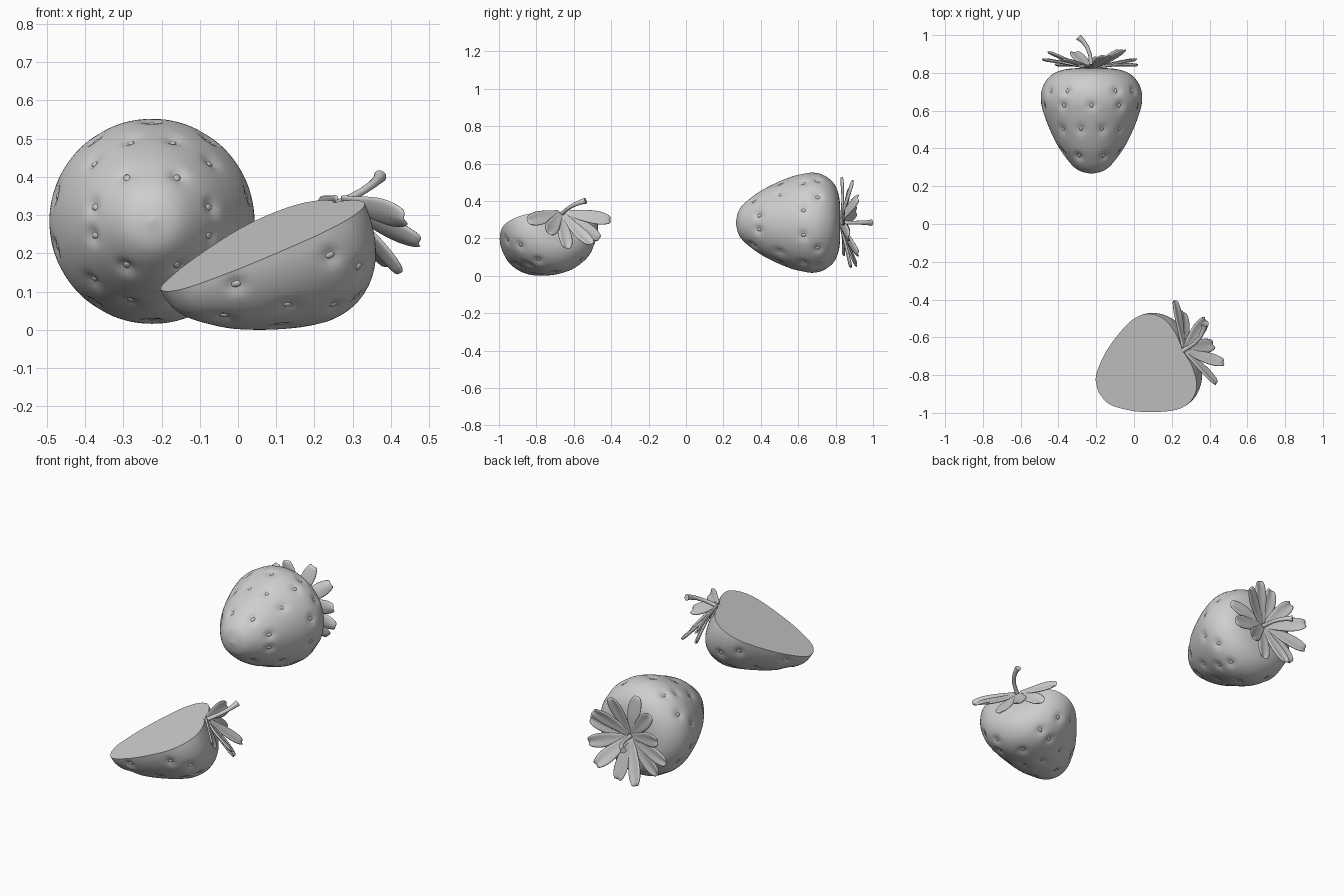
import bpy, bmesh, math
from mathutils import Vector, Matrix

if "Cube" in bpy.data.objects:
    bpy.data.objects.remove(bpy.data.objects["Cube"])

grey = bpy.data.materials.new("plain_grey")
grey.diffuse_color = (0.62, 0.62, 0.62, 1)
grey.use_nodes = True
grey.node_tree.nodes["Principled BSDF"].inputs["Base Color"].default_value = grey.diffuse_color

# Berry profile: (radius, height above the tip)
PROFILE = [(0, 0), (.055, .012), (.092, .035), (.13, .078), (.174, .14), (.22, .232),
           (.255, .325), (.268, .39), (.26, .455), (.226, .51), (.175, .543),
           (.1, .558), (.04, .555), (0, .55)]
# Seed rows: (height, angles over one half)
ROWS = [(.09, (60, 120)), (.12, (14, 166)), (.235, (45, 75, 105, 135)),
        (.36, (15, 55, 90, 125, 165)), (.44, (32, 60, 120, 148))]
# Leaves: (angle, tip radius, tip height)
LEAVES = [(18, .25, .60), (48, .23, .65), (80, .245, .61), (112, .25, .64),
          (138, .25, .57), (165, .27, .60), (195, .24, .64), (228, .24, .60),
          (258, .25, .56), (290, .24, .62), (322, .22, .65), (350, .25, .57)]


def smooth_profile(pts, steps):
    """Catmull-Rom curve through the points."""
    out = []
    for i in range(len(pts) - 1):
        p = [Vector(pts[min(max(k, 0), len(pts) - 1)]) for k in range(i - 1, i + 3)]
        for s in range(steps):
            t = s / steps
            out.append(.5 * (2 * p[1] + (p[2] - p[0]) * t
                             + (2 * p[0] - 5 * p[1] + 4 * p[2] - p[3]) * t * t
                             + (3 * p[1] - p[0] - 3 * p[2] + p[3]) * t ** 3))
    return out + [Vector(pts[-1])]


CURVE = smooth_profile(PROFILE, 5)


def surface_at(h):
    """Radius and slope normal of the berry side at a height."""
    for a, b in zip(CURVE, CURVE[1:]):
        if a.y <= h <= b.y:
            d = (b - a).normalized()
            return a.x + (b.x - a.x) * (h - a.y) / (b.y - a.y), d.y, -d.x


def seed_frames():
    for h, angles in ROWS:
        r, nr, nz = surface_at(h)
        for deg in angles + tuple(-d for d in angles):
            a = math.radians(deg)
            c, s = math.cos(a), math.sin(a)
            yield Vector((r * c, r * s, h)), Vector((nr * c, nr * s, nz)), Vector((-s, c, 0))


def finish(name, bm, world, half):
    """Optionally cut the part along the berry axis, then place it."""
    if half:
        res = bmesh.ops.bisect_plane(bm, geom=bm.verts[:] + bm.edges[:] + bm.faces[:],
                                     plane_co=(0, 0, 0), plane_no=(0, 1, 0),
                                     clear_inner=True, dist=1e-5)
        edges = [e for e in res["geom_cut"] if isinstance(e, bmesh.types.BMEdge)]
        if edges:
            bmesh.ops.triangle_fill(bm, use_beauty=True, edges=edges, normal=(0, -1, 0))
    bmesh.ops.recalc_face_normals(bm, faces=bm.faces[:])
    bm.transform(world)
    me = bpy.data.meshes.new(name)
    bm.to_mesh(me)
    bm.free()
    me.materials.append(grey)
    ob = bpy.data.objects.new(name, me)
    bpy.context.collection.objects.link(ob)
    bpy.context.view_layer.objects.active = ob
    bpy.ops.object.select_all(action='DESELECT')
    ob.select_set(True)
    bpy.ops.object.shade_smooth_by_angle(angle=math.radians(40))
    return ob


def skin(bm, rings, closed=True):
    n = len(rings[0])
    for a, b in zip(rings, rings[1:]):
        for i in range(n if closed else n - 1):
            j = (i + 1) % n
            bm.faces.new((a[i], a[j], b[j], b[i]))


def fruit_body(name, world, half):
    bm = bmesh.new()
    sides = 96
    rings = [[bm.verts.new((p.x * math.cos(2 * math.pi * i / sides),
                            p.x * math.sin(2 * math.pi * i / sides), p.y))
              for i in range(sides)] for p in CURVE[1:-1]]
    skin(bm, rings)
    for ring, p in ((rings[0], CURVE[0]), (rings[-1], CURVE[-1])):
        pole = bm.verts.new((0, 0, p.y))
        for i in range(sides):
            bm.faces.new((ring[i], ring[(i + 1) % sides], pole))
    # Press a soft dimple under every seed
    for pos, nor, _ in seed_frames():
        for v in bm.verts:
            d2 = (v.co - pos).length_squared
            if d2 < .005:
                v.co -= nor * .013 * math.exp(-d2 / .0005)
    finish(name, bm, world, half)


def seeds(name, world, half):
    bm = bmesh.new()
    for pos, nor, side in seed_frames():
        if half and pos.y < 0:
            continue
        up = nor.cross(side)
        m = Matrix((side, up, nor)).transposed().to_4x4()
        m.translation = pos - nor * .013
        bmesh.ops.create_icosphere(bm, subdivisions=2, radius=1,
                                   matrix=m @ Matrix.Diagonal((.010, .015, .007, 1)))
    finish(name, bm, world, False)


def leaf_crown(name, world, half):
    bm = bmesh.new()
    widths = [.018, .022, .030, .038, .042, .039, .022]
    for ang, reach, tip in LEAVES:
        if half and ang > 180:
            continue
        rot = Matrix.Rotation(math.radians(ang), 3, 'Z')
        rows = []
        for i, w in enumerate(widths):
            u = i / (len(widths) - 1)
            z = .56 + (tip - .56) * u ** 1.7 + .01 * math.sin(math.pi * u)
            rows.append([bm.verts.new(rot @ Vector((.008 + (reach - .008) * u, w * s,
                                                    z + .012 * abs(s) * u)))
                         for s in (-1, -.5, 0, .5, 1)])
        skin(bm, rows, closed=False)
    ob = finish(name, bm, world, False)
    thick = ob.modifiers.new("thickness", 'SOLIDIFY')
    thick.thickness = .012
    thick.offset = 0
    rounding = ob.modifiers.new("rounding", 'SUBSURF')
    rounding.levels = rounding.render_levels = 1


def stem(name, world, drop):
    bm = bmesh.new()
    path = [(0, .545, .014), (-.002, .58, .011), (-.008, .63, .010), (-.024, .673, .011),
            (-.048, .705, .013), (-.070, .724, .017)]
    rings = []
    for i, (x, z, r) in enumerate(path):
        tilt = Matrix.Rotation(-.75 * i / (len(path) - 1), 3, 'Y')
        rings.append([bm.verts.new(Vector((x, drop, z)) + tilt @ Vector(
            (r * math.cos(k * math.pi / 6), r * math.sin(k * math.pi / 6), 0)))
            for k in range(12)])
    skin(bm, rings)
    bm.faces.new(rings[0])
    bm.faces.new(rings[-1])
    finish(name, bm, world, False)


def berry(prefix, x_axis, y_axis, z_axis, tip, half):
    world = Matrix((x_axis, y_axis, z_axis)).transposed().to_4x4()
    world.translation = tip
    fruit_body(prefix + "_fruit", world, half)
    seeds(prefix + "_seeds", world, half)
    leaf_crown(prefix + "_leaf_crown", world, half)
    stem(prefix + "_stem", world, .01 if half else 0)


# Whole berry lying on its side, tip to the front
berry("whole", Vector((1, 0, 0)), Vector((0, 0, -1)), Vector((0, 1, 0)),
      Vector((-.225, .266, .284)), False)

# Halved berry, cut face up and tilted
yaw, tilt = math.radians(26.4), math.radians(25.4)
axis = Vector((math.cos(tilt) * math.cos(yaw), math.cos(tilt) * math.sin(yaw), math.sin(tilt)))
normal = Vector((-math.sin(tilt) * math.cos(yaw), -math.sin(tilt) * math.sin(yaw),
                 math.cos(tilt)))
berry("half", axis.cross(normal), -normal, axis, Vector((-.187, -.892, .1)), True)
